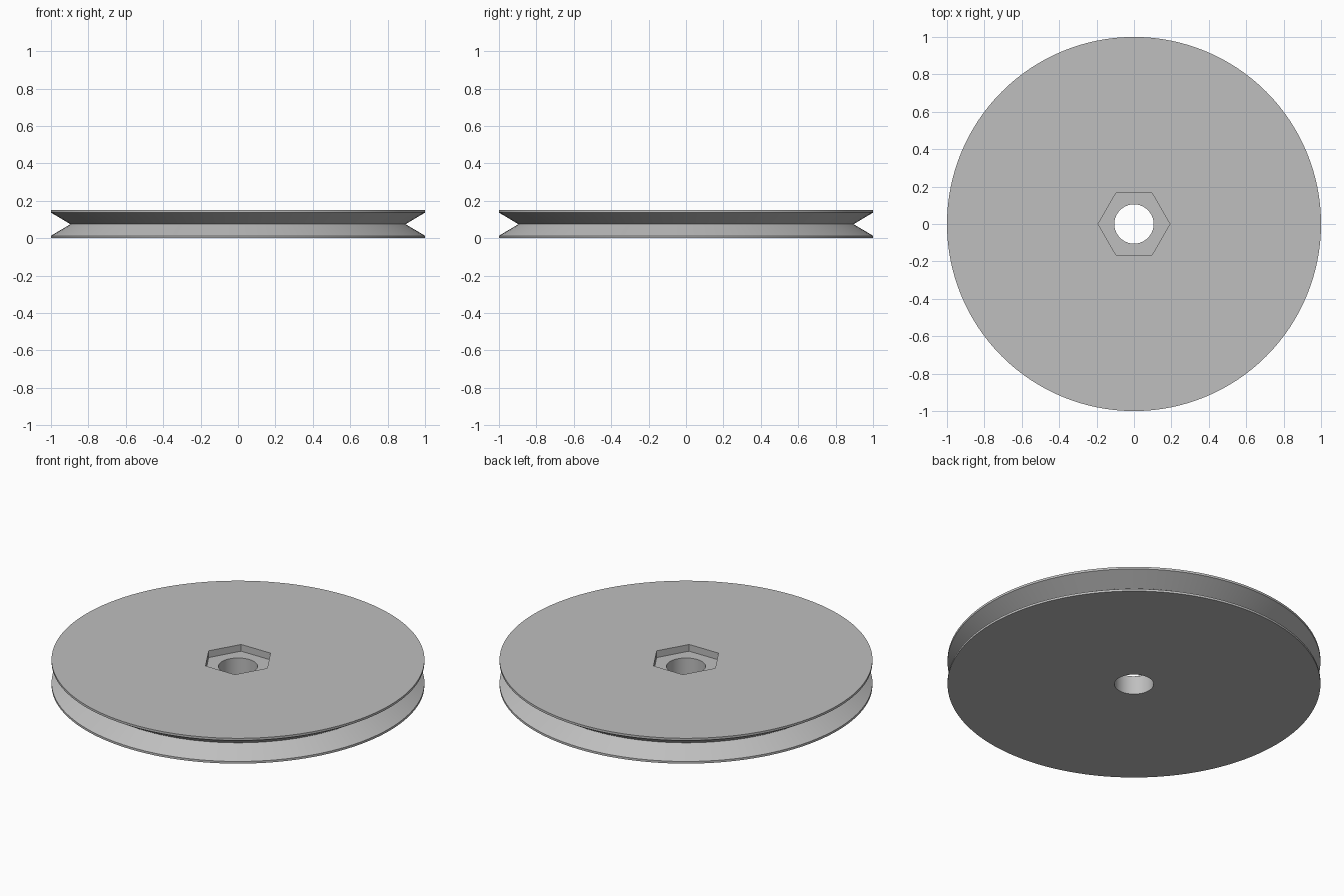
import bpy, bmesh
from math import cos, sin, pi, radians

cube = bpy.data.objects.get("Cube")
if cube:
    bpy.data.objects.remove(cube, do_unlink=True)

SEGMENTS = 128
HEIGHT = 0.15
LIP = 0.013
RIM_R, GROOVE_R, BORE_R = 1.0, 0.896, 0.105
HEX_R, HEX_DEPTH = 0.192, 0.04


def lathe(name, profile, segments):
    """Revolve a closed (radius, height) loop around z."""
    bm = bmesh.new()
    rings = [[bm.verts.new((r * cos(2 * pi * i / segments),
                            r * sin(2 * pi * i / segments), z))
              for i in range(segments)] for r, z in profile]
    for k, ring in enumerate(rings):
        above = rings[(k + 1) % len(rings)]
        for i in range(segments):
            j = (i + 1) % segments
            bm.faces.new((ring[i], ring[j], above[j], above[i]))
    bmesh.ops.recalc_face_normals(bm, faces=bm.faces)
    mesh = bpy.data.meshes.new(name)
    bm.to_mesh(mesh)
    bm.free()
    obj = bpy.data.objects.new(name, mesh)
    bpy.context.collection.objects.link(obj)
    return obj


# Plain grey material
grey = bpy.data.materials.new("light_grey")
grey.use_nodes = True
colour = (0.52, 0.52, 0.52, 1)
grey.diffuse_color = colour
grey.node_tree.nodes["Principled BSDF"].inputs["Base Color"].default_value = colour

# Grooved wheel with a round bore
wheel = lathe("pulley_wheel", [
    (BORE_R, 0), (RIM_R, 0), (RIM_R, LIP), (GROOVE_R, HEIGHT / 2),
    (RIM_R, HEIGHT - LIP), (RIM_R, HEIGHT), (BORE_R, HEIGHT)], SEGMENTS)
wheel.data.materials.append(grey)

# Hexagonal nut pocket, points along x, cut into the top
bpy.ops.mesh.primitive_cylinder_add(
    vertices=6, radius=HEX_R, depth=2 * HEX_DEPTH,
    location=(0, 0, HEIGHT), rotation=(0, 0, radians(30)))
cutter = bpy.context.object
cutter.name = "nut_pocket_cutter"
cutter.hide_render = True
cutter.data.materials.append(grey)

bpy.ops.object.select_all(action='DESELECT')
wheel.select_set(True)
bpy.context.view_layer.objects.active = wheel
pocket = wheel.modifiers.new("nut_pocket", 'BOOLEAN')
pocket.operation = 'DIFFERENCE'
pocket.solver = 'EXACT'
pocket.object = cutter
bpy.ops.object.modifier_apply(modifier=pocket.name)
bpy.data.objects.remove(cutter, do_unlink=True)

# Smooth round walls, crisp edges
bpy.ops.object.shade_smooth_by_angle(angle=radians(30))
